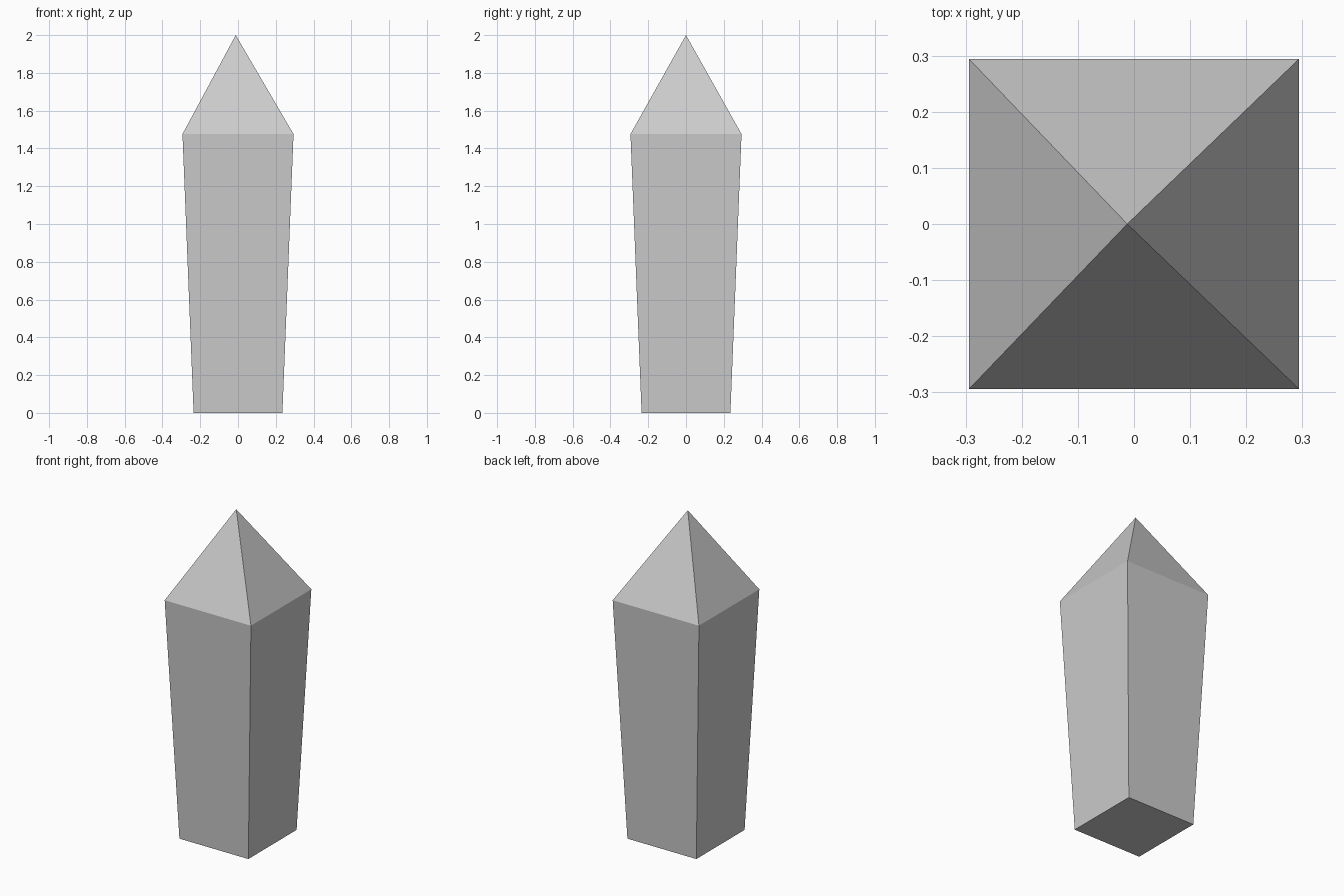
import bpy
import bmesh

if "Cube" in bpy.data.objects:
    bpy.data.objects.remove(bpy.data.objects["Cube"])

# Square crystal: tapered shaft rings, then a slightly off-centre point
RINGS = [(0.235, 0.0), (0.294, 1.476)]   # half width, height
TIP = (-0.012, 0.0, 2.0)
CORNERS = [(-1, -1), (1, -1), (1, 1), (-1, 1)]

bm = bmesh.new()
base, shoulder = [[bm.verts.new((x * h, y * h, z)) for x, y in CORNERS]
                  for h, z in RINGS]
tip = bm.verts.new(TIP)

# Base cap, shaft sides and pointed cap
bm.faces.new(base[::-1])
for i in range(4):
    j = (i + 1) % 4
    bm.faces.new((base[i], base[j], shoulder[j], shoulder[i]))
    bm.faces.new((shoulder[i], shoulder[j], tip))

mesh = bpy.data.meshes.new("crystal")
bm.to_mesh(mesh)
bm.free()
bpy.context.collection.objects.link(bpy.data.objects.new("crystal", mesh))
